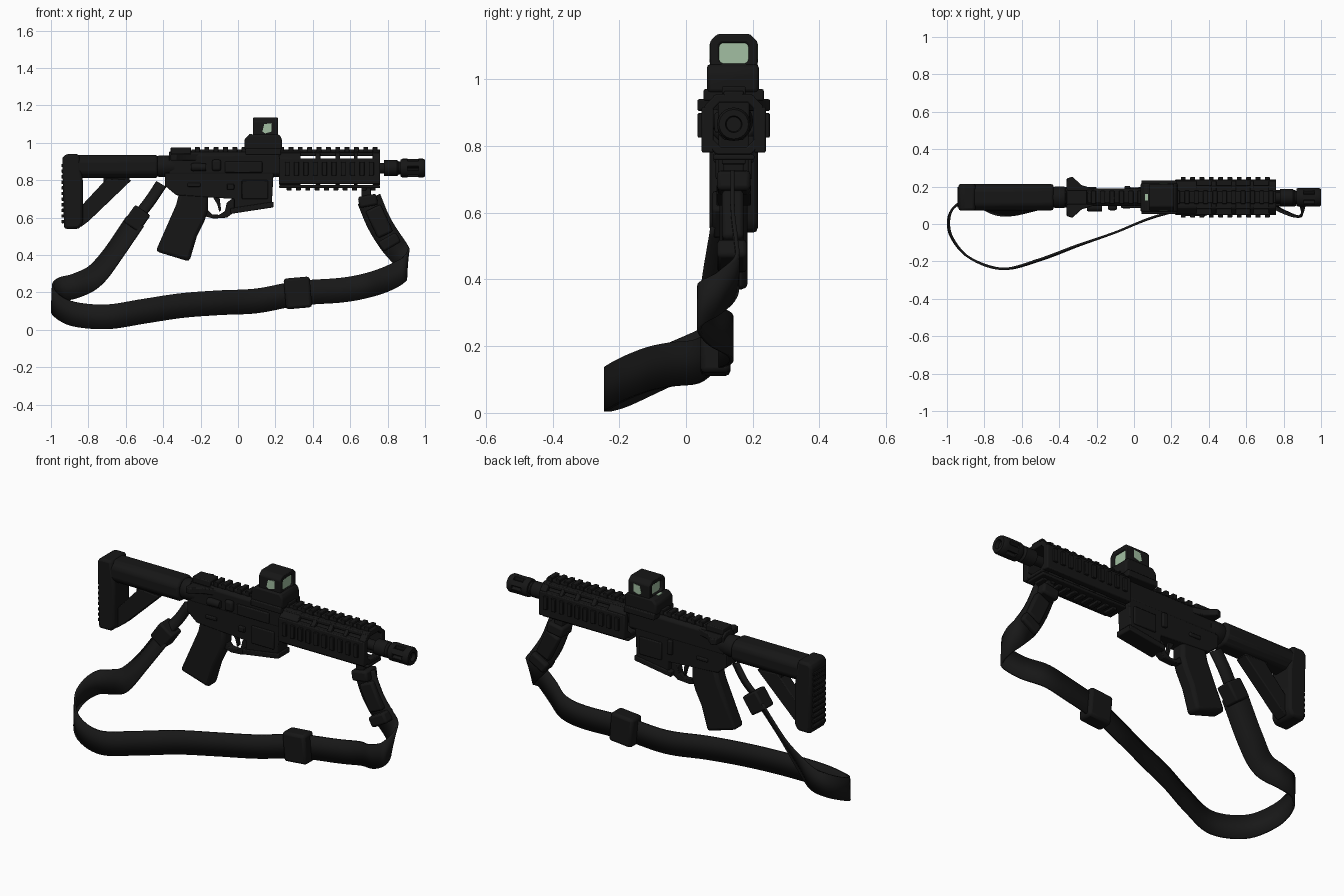
import bpy, bmesh, math
from mathutils import Vector, Matrix

default_cube = bpy.data.objects.get("Cube")
if default_cube:
    bpy.data.objects.remove(default_cube, do_unlink=True)

CENTRE_Y = .143
BORE_Z = .865


def make_material(name, colour):
    material = bpy.data.materials.new(name)
    material.use_nodes = True
    material.diffuse_color = colour
    shader = next(n for n in material.node_tree.nodes if n.type == "BSDF_PRINCIPLED")
    shader.inputs["Base Color"].default_value = colour
    return material


black = make_material("matte black", (.008, .008, .008, 1))
webbing = make_material("black webbing", (.009, .009, .009, 1))
lens_green = make_material("pale green lens", (.36, .52, .36, 1))


def finish(name, mesh_builder, material=black, bevel=.005, offset=CENTRE_Y):
    """Turn a bmesh into a bevelled, smooth-shaded object."""
    bmesh.ops.recalc_face_normals(mesh_builder, faces=mesh_builder.faces)
    mesh = bpy.data.meshes.new(name)
    mesh_builder.to_mesh(mesh)
    mesh_builder.free()
    mesh.materials.append(material)
    part = bpy.data.objects.new(name, mesh)
    part.location.y = offset
    bpy.context.collection.objects.link(part)
    if bevel:
        modifier = part.modifiers.new("soft edges", "BEVEL")
        modifier.width = bevel
        modifier.segments = 2
        modifier.limit_method = "ANGLE"
    bpy.ops.object.select_all(action="DESELECT")
    part.select_set(True)
    bpy.context.view_layer.objects.active = part
    bpy.ops.object.shade_smooth_by_angle(angle=math.radians(35))
    return part


def add_box(builder, x, y, z, turn=None):
    """Add a box given by ranges, optionally turned about its own centre."""
    centre = Vector((sum(x) / 2, sum(y) / 2, sum(z) / 2))
    size = (x[1] - x[0], y[1] - y[0], z[1] - z[0], 1)
    matrix = Matrix.Translation(centre) @ (turn or Matrix()) @ Matrix.Diagonal(size)
    bmesh.ops.create_cube(builder, size=1, matrix=matrix)


def box(name, x, y, z, lean=0, **options):
    builder = bmesh.new()
    add_box(builder, x, y, z, Matrix.Rotation(math.radians(lean), 4, "Y"))
    return finish(name, builder, **options)


def place(axis, a, b, t):
    return {"x": (t, a, b), "y": (a, t, b), "z": (a, b, t)}[axis]


def prism(name, axis, outline, start, end, **options):
    builder = bmesh.new()
    near, far = [[builder.verts.new(place(axis, a, b, t)) for a, b in outline]
                 for t in (start, end)]
    builder.faces.new(near)
    builder.faces.new(far)
    for i in range(len(outline)):
        builder.faces.new((near[i - 1], near[i], far[i], far[i - 1]))
    return finish(name, builder, **options)


def octagon(z, half_y, half_z, corner):
    quarter = [(half_y, half_z - corner), (half_y - corner, half_z)]
    top = quarter + [(-a, b) for a, b in reversed(quarter)]
    return [(a, z + b) for a, b in top] + [(-a, z - b) for a, b in top]


def frame(name, outer, inner, start, end, **options):
    """A hollow section running along the barrel."""
    builder = bmesh.new()
    loops = [[builder.verts.new((t, a, b)) for a, b in outline]
             for outline, t in ((outer, start), (outer, end), (inner, end), (inner, start))]
    for k in range(len(loops)):
        one, two = loops[k - 1], loops[k]
        for i in range(len(one)):
            builder.faces.new((one[i - 1], one[i], two[i], two[i - 1]))
    return finish(name, builder, **options)


def lathe(name, profile, z=BORE_Z, sides=24, **options):
    builder = bmesh.new()
    rings = []
    for x, radius in profile:
        angles = [math.tau * i / sides for i in range(sides)]
        rings.append([builder.verts.new((x, radius * math.cos(a), z + radius * math.sin(a)))
                      for a in angles])
    for one, two in zip(rings, rings[1:]):
        for i in range(sides):
            builder.faces.new((one[i - 1], one[i], two[i], two[i - 1]))
    builder.faces.new(rings[0])
    builder.faces.new(rings[-1])
    return finish(name, builder, bevel=0, **options)


def teeth(name, start, end, y, z, pitch=.05, width=.026):
    builder = bmesh.new()
    for i in range(int((end - start) / pitch)):
        left = start + pitch * i
        add_box(builder, (left, left + width), y, z)
    return finish(name, builder, bevel=.003)


def ribbon(name, points, half_width, thickness):
    """A webbing band; each point is a position, the angle of its width, and a tilt to +y."""
    keys = [Vector((*p, 0)[:5]) for p in points]
    keys = [2 * keys[0] - keys[1]] + keys + [2 * keys[-1] - keys[-2]]
    samples = []
    for a, b, c, d in zip(keys, keys[1:], keys[2:], keys[3:]):
        for t in (i / 8 for i in range(8)):
            samples.append(b + (c - a) * t / 2 + (2 * a - 5 * b + 4 * c - d) * t * t / 2
                           + (3 * b - a - 3 * c + d) * t ** 3 / 2)
    samples.append(keys[-2])
    builder = bmesh.new()
    previous = None
    for s in samples:
        centre = Vector(s[:3])
        angle, tilt = math.radians(s[3]), math.radians(s[4])
        across = half_width * Vector((math.cos(angle) * math.cos(tilt), math.sin(tilt),
                                      math.sin(angle) * math.cos(tilt)))
        pair = [builder.verts.new(centre + across), builder.verts.new(centre - across)]
        if previous:
            builder.faces.new((*previous, *reversed(pair)))
        previous = pair
    band = finish(name, builder, material=webbing, bevel=0, offset=0)
    solid = band.modifiers.new("thickness", "SOLIDIFY")
    solid.thickness = thickness
    solid.offset = 0
    return band


# Shoulder stock
prism("stock_body", "x", octagon(.873, .07, .062, .03), -.92, -.43, bevel=.012)
prism("butt_pad", "y", [(-.94, .92), (-.92, .94), (-.85, .94), (-.83, .8),
                        (-.83, .57), (-.85, .54), (-.93, .54)], -.072, .072, bevel=.02)
prism("stock_strut", "y", [(-.84, .55), (-.8, .58), (-.57, .8), (-.7, .81), (-.84, .66)],
      -.035, .035)
box("stock_lever", x=(-.72, -.58), y=(-.03, .03), z=(.79, .82))
builder = bmesh.new()
for i in range(11):
    z = .57 + .03 * i
    add_box(builder, (-.944, -.93), (-.055, .055), (z, z + .018))
finish("butt_ridges", builder, bevel=.003)
lathe("buffer_tube", [(-.44, .05), (-.42, .058), (-.38, .058), (-.34, .05)], z=.875)

# Receivers
prism("upper_receiver", "x", octagon(.885, .047, .068, .02), -.37, .23)
prism("lower_receiver", "y", [(-.39, .84), (-.39, .77), (-.33, .72), (-.02, .7),
                              (-.02, .63), (.18, .66), (.19, .84)], -.045, .045)
prism("magazine_well_rim", "y", [(-.04, .65), (-.04, .62), (.19, .655), (.19, .685)],
      -.052, .052)
half_handle = [(-.36, .1), (-.33, .11), (-.28, .065), (-.2, .04)]
prism("charging_handle", "z", half_handle + [(a, -b) for a, b in reversed(half_handle)],
      .905, .94)
box("rear_sight", x=(-.36, -.25), y=(-.04, .04), z=(.94, .975))
box("ejection_cover", x=(-.07, .13), y=(-.057, -.04), z=(.84, .9))
box("case_deflector", x=(-.14, -.09), y=(-.07, -.04), z=(.85, .91), bevel=.012)
lathe("forward_assist", [(-.25, .018), (-.24, .022), (-.17, .02)], z=.87).location.y -= .055
box("bolt_catch", x=(-.05, -.02), y=(.04, .06), z=(.75, .83))
box("magazine_button", x=(-.06, -.02), y=(-.06, -.04), z=(.75, .78))
for side in (-1, 1):
    edges = sorted((side * .04, side * .054))
    box("safety_lever", x=(-.27, -.2), y=edges, z=(.765, .785))
    box("magazine_well_panel", x=(.02, .16), y=edges, z=(.7, .8))

# Grip and trigger
prism("pistol_grip", "y", [(-.31, .75), (-.33, .67), (-.44, .42), (-.26, .365),
                           (-.22, .5), (-.18, .58), (-.16, .64), (-.16, .74)],
      -.042, .042, bevel=.018)
prism("trigger_guard", "y", [(-.19, .63), (-.17, .605), (-.13, .595), (-.06, .6),
                             (-.02, .63), (-.02, .71), (-.06, .68), (-.07, .635),
                             (-.1, .615), (-.14, .618), (-.17, .65)],
      -.02, .02, bevel=.003)
prism("trigger", "y", [(-.14, .72), (-.11, .67), (-.1, .63), (-.09, .64), (-.1, .72)],
      -.01, .01, bevel=.002)

# Ventilated handguard
outer = octagon(BORE_Z, .088, .09, .035)
inner = octagon(BORE_Z, .062, .07, .025)
for start, end in ((.22, .335), (.415, .44), (.52, .545), (.62, .64), (.72, .76)):
    frame("handguard_frame", outer, inner, start, end, bevel=.004)
for z in ((.93, .952), (.758, .774)):
    box("handguard_spine", x=(.22, .76), y=(-.062, .062), z=z)
for side in (-1, 1):
    box("handguard_side", x=(.22, .76), y=sorted((side * .06, side * .096)), z=(.78, .917))
    teeth("side_rail", .25, .76, sorted((side * .085, side * .108)), (.825, .898))
teeth("bottom_rail", .26, .78, (-.035, .035), (.745, .768))
teeth("top_rail", -.23, .78, (-.035, .035), (.95, .978))
box("rail_base", x=(-.25, .76), y=(-.03, .03), z=(.945, .965))

# Barrel and slotted muzzle
lathe("barrel", [(.2, .028), (.78, .028), (.78, .043), (.85, .043), (.86, .034), (.97, .034)])
for profile in ([(.87, .046), (.88, .05), (.905, .05)],
                [(.965, .05), (.99, .05), (1, .044), (1, .025), (.98, .022)]):
    lathe("muzzle_collar", profile)
builder = bmesh.new()
for i in range(6):
    add_box(builder, (.9, .97), (-.016, .016), (.025, .049))
    builder.verts.ensure_lookup_table()
    bmesh.ops.transform(builder, matrix=Matrix.Rotation(math.tau * i / 6, 4, "X"),
                        verts=builder.verts[-8:])
finish("muzzle_fins", builder, bevel=.003).location.z = BORE_Z

# Reflex sight
box("sight_clamp", x=(.04, .23), y=(-.09, .09), z=(.935, .97))
prism("sight_base", "y", [(.035, .96), (.235, .96), (.235, 1.02), (.22, 1.045),
                          (.06, 1.045), (.035, 1.02)], -.08, .075, bevel=.01)
frame("sight_hood", octagon(1.075, .071, .06, .022), octagon(1.078, .044, .031, .008),
      .08, .215, bevel=.008)
for x in (.095, .2):
    box("sight_lens", x=(x, x + .005), y=(-.046, .046), z=(1.045, 1.111),
        material=lens_green, bevel=0)
for y in (-.073, .071):
    prism("sight_side_window", "y", [(.13, 1.06), (.145, 1.05), (.18, 1.06), (.18, 1.105),
                                     (.14, 1.1)], y, y + .002, material=lens_green, bevel=0)
box("sight_rear_lens", x=(.06, .075), y=(-.018, .018), z=(1.043, 1.048),
    material=lens_green, bevel=0)

# Carrying sling
ribbon("sling_band", [
    (.7, .14, .7, 25), (.75, .14, .58, 28), (.81, .15, .48, 38), (.865, .15, .41, 60),
    (.9, .1, .36, 80), (.885, .04, .32, 95), (.79, .07, .27, 102), (.68, .13, .235, 99),
    (.55, .13, .212, 97), (.32, .09, .195, 95), (.1, .035, .155, 92),
    (-.1, -.045, .145, 90), (-.3, -.115, .13, 95), (-.5, -.19, .1, 97),
    (-.7, -.24, .07, 95), (-.88, -.18, .085, 90), (-.975, -.07, .135, 88),
    (-.99, .03, .18, 88), (-.95, .1, .215, 92), (-.87, .11, .235, 100, 5),
    (-.77, .08, .285, 118, 25), (-.68, .09, .39, 145, 40), (-.55, .12, .58, 150, 40)],
    half_width=.066, thickness=.012)
ribbon("rear_loop", [(-.54, .12, .6, 150, 30), (-.47, .14, .69, 150, 30),
                     (-.41, .14, .78, 150, 30)], half_width=.03, thickness=.02)
box("rear_buckle", x=(-.59, -.49), y=(-.065, .025), z=(.54, .65), lean=35, bevel=.01)
box("front_swivel", x=(.66, .71), y=(-.03, .03), z=(.7, .77))
box("front_clip", x=(.645, .745), y=(-.05, .05), z=(.66, .72), lean=-10, bevel=.012)
box("front_strap_pad", x=(.71, .8), y=(-.035, .03), z=(.5, .66), lean=-25, bevel=.012)
box("front_buckle", x=(.755, .865), y=(-.05, .04), z=(.44, .5), lean=-30, bevel=.012)
box("slide_buckle", x=(.25, .39), y=(-.1, -.01), z=(.115, .28), lean=-5, bevel=.015)
